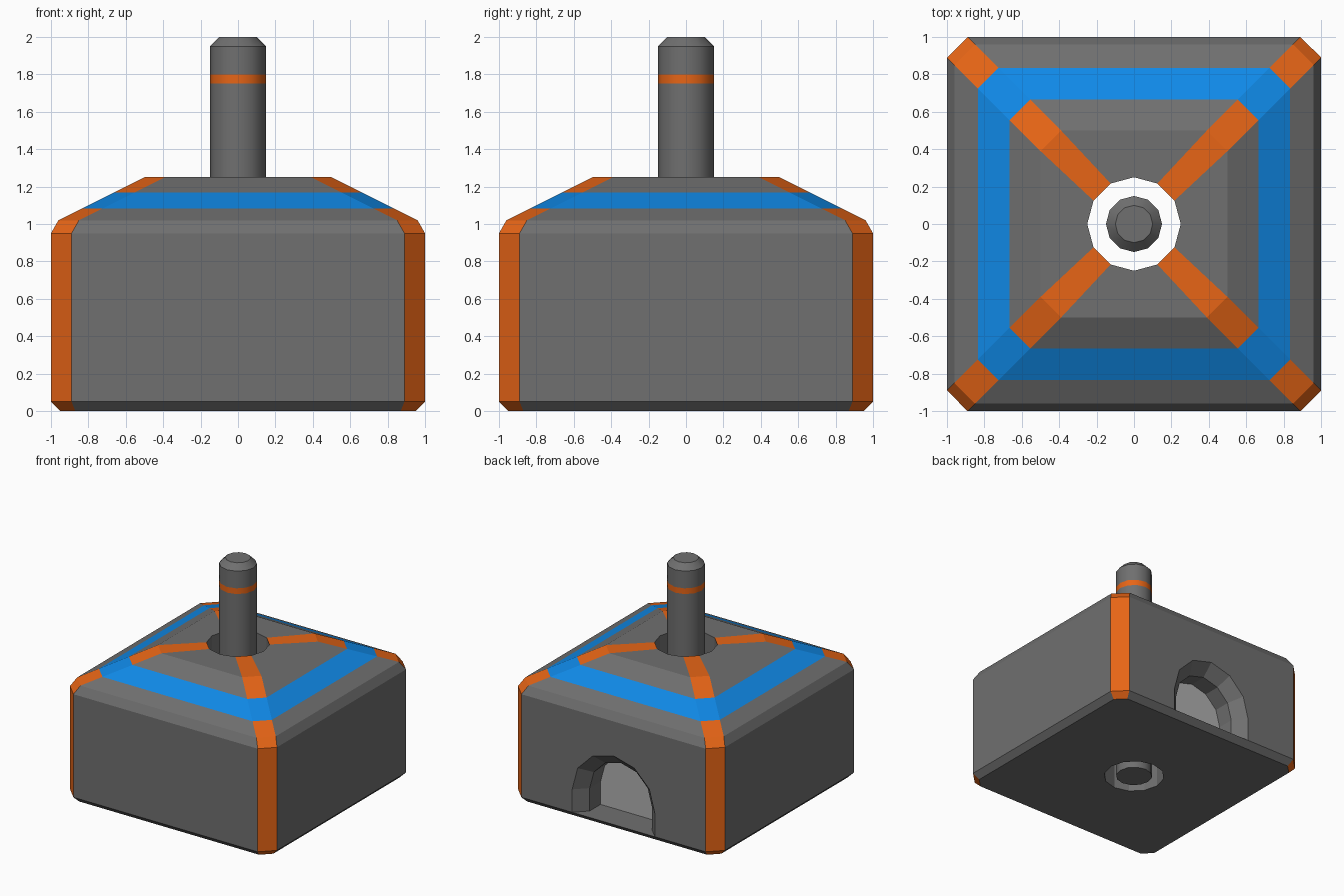
import bpy, bmesh, math

if "Cube" in bpy.data.objects:
    bpy.data.objects.remove(bpy.data.objects["Cube"])


def material(name, rgb):
    m = bpy.data.materials.new(name)
    m.diffuse_color = (*rgb, 1)
    m.use_nodes = True
    m.node_tree.nodes["Principled BSDF"].inputs["Base Color"].default_value = m.diffuse_color
    return m


MATS = [material("dark grey", (0.16, 0.16, 0.16)),
        material("orange", (0.8, 0.13, 0.008)),
        material("blue", (0.005, 0.25, 0.8)),
        material("light grey", (0.43, 0.43, 0.43))]
GREY, ORANGE, BLUE, LIGHT = range(4)


def finish(name, bm):
    bmesh.ops.recalc_face_normals(bm, faces=bm.faces)
    mesh = bpy.data.meshes.new(name)
    bm.to_mesh(mesh)
    bm.free()
    for m in MATS:
        mesh.materials.append(m)
    ob = bpy.data.objects.new(name, mesh)
    bpy.context.collection.objects.link(ob)
    return ob


def face(bm, verts, mat=GREY):
    bm.faces.new(verts).material_index = mat


def circle(bm, r, z, n=12):
    return [bm.verts.new((r * math.cos(math.tau * j / n),
                          r * math.sin(math.tau * j / n), z)) for j in range(n)]


def octagon(bm, h, cut, z):
    # square of half width h with cut corners; even edges are the corners
    pts = []
    x, y = 1, 0
    for k in range(4):
        for a, b in ((h, h - cut), (h - cut, h)):
            pts.append(bm.verts.new((a * x - b * y, a * y + b * x, z)))
        x, y = -y, x
    return pts


def loft(bm, a, b, mat=GREY):
    n = len(a)
    for i in range(n):
        j = (i + 1) % n
        face(bm, (a[i], a[j], b[j], b[i]), mat)


# body: stacked cut-corner squares around a round through hole
bm = bmesh.new()
LEVELS = [(0.95, 0.08, 0), (1, 0.11, 0.05), (1, 0.11, 0.95), (0.96, 0.11, 1.02),
          (0.835, 0.11, 1.0825), (0.665, 0.11, 1.1675), (0.5, 0.11, 1.25)]
rings = [octagon(bm, *lv) for lv in LEVELS]

# arched recess in the back wall, chamfered at its mouth
arch = []
for r, y in ((0.4, 1), (0.3, 0.9), (0.3, 0.75)):
    pts = [(r, 0.05)]
    pts += [(r * math.cos(math.radians(t)), 0.25 + r * math.sin(math.radians(t)))
            for t in range(0, 181, 30)]
    pts.append((-r, 0.05))
    arch.append([bm.verts.new((x, y, z)) for x, z in pts])
loft(bm, arch[0], arch[1])
loft(bm, arch[1], arch[2])
face(bm, arch[2], LIGHT)

# walls, slopes, orange corners and blue band
for lv in range(len(rings) - 1):
    a, b = rings[lv], rings[lv + 1]
    for i in range(8):
        j = (i + 1) % 8
        mat = BLUE if lv == 4 else ORANGE if i % 2 == 0 else GREY
        if i == 1 and lv == 0:
            face(bm, [a[1], a[2], b[2], arch[0][-1], arch[0][0], b[1]], mat)
        elif i == 1 and lv == 1:
            face(bm, [a[1], *arch[0], a[2], b[2], b[1]], mat)
        else:
            face(bm, (a[i], a[j], b[j], b[i]), mat)

# top and bottom faces around the hole, then the hole wall
holes = [circle(bm, 0.25, 0), circle(bm, 0.25, 1.25)]
for ring, hole, corner in ((rings[0], holes[0], GREY), (rings[-1], holes[1], ORANGE)):
    for k in range(4):
        h = [hole[(3 * k + n) % 12] for n in range(1, 5)]
        face(bm, (ring[2 * k], ring[2 * k + 1], h[1], h[0]), corner)
        face(bm, (ring[2 * k + 1], ring[(2 * k + 2) % 8], h[3], h[2], h[1]))
loft(bm, *holes)
finish("body", bm)

# shaft: round rod with an orange stripe and chamfered tip
bm = bmesh.new()
rod = [circle(bm, r, z) for r, z in
       ((0.15, 0), (0.15, 1.75), (0.15, 1.8), (0.15, 1.95), (0.1, 2))]
for n in range(4):
    loft(bm, rod[n], rod[n + 1], ORANGE if n == 1 else GREY)
face(bm, rod[0])
face(bm, rod[-1])
shaft = finish("shaft", bm)
bpy.context.view_layer.objects.active = shaft
shaft.select_set(True)
bpy.ops.object.shade_smooth_by_angle(angle=math.radians(35))
